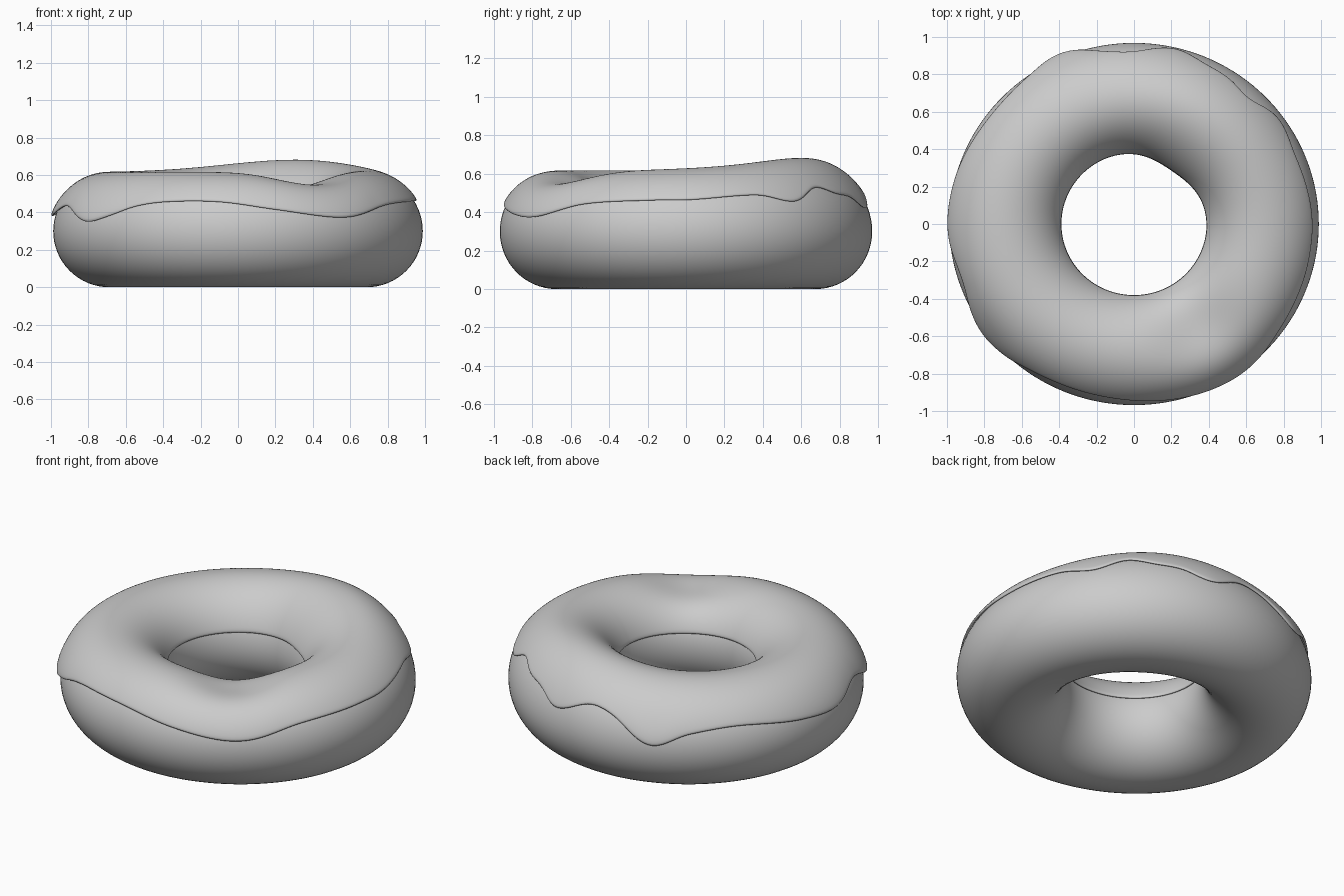
import bpy, bmesh
from math import sin, cos, asin, pi, exp, tau, radians

if "Cube" in bpy.data.objects:
    bpy.data.objects.remove(bpy.data.objects["Cube"])

R, r, CZ = 0.688, 0.30, 0.30   # ring radius, tube radius, centre height
N = 144

# outer icing edge: (angle in degrees, height)
EDGE = [(0, .455), (24, .475), (37, .44), (48, .50), (58, .47), (67, .455), (77, .405),
        (90, .475), (100, .45), (113, .335), (125, .40), (142, .43), (166, .39),
        (182, .375), (199, .43), (216, .345), (226, .375), (235, .425), (246, .45),
        (264, .45), (282, .41), (300, .37), (309, .375), (325, .435), (350, .455)]


def edge_height(deg):
    """Smooth periodic interpolation of the icing edge."""
    n = len(EDGE)

    def key(i):
        a, z = EDGE[i % n]
        return a + 360 * (i // n), z
    i = max(k for k in range(n) if EDGE[k][0] <= deg)
    (a0, z0), (a1, z1), (a2, z2), (a3, z3) = [key(i + k) for k in (-1, 0, 1, 2)]
    h = a2 - a1
    t = (deg - a1) / h
    m1, m2 = (z2 - z0) / (a2 - a0) * h, (z3 - z1) / (a3 - a1) * h
    return ((2*t**3 - 3*t**2 + 1) * z1 + (t**3 - 2*t**2 + t) * m1
            + (3*t**2 - 2*t**3) * z2 + (t**3 - t**2) * m2)


def surface(theta, phi, off=0.0):
    """Point on the hand-shaped ring, pushed out by off."""
    rho = R + (r + off) * cos(phi)
    z = CZ + (r + off) * sin(phi)
    # inward bulge in the hole at the back right
    rho -= 0.035 * max(0, -cos(phi)) * exp(-((theta - radians(55)) / 0.5) ** 2)
    x, y = rho * cos(theta), rho * sin(theta) * 0.98
    # raised back and sunken front right
    top = max(0, sin(phi)) ** 1.5
    z += top * 0.066 * exp(-((x - .28)**2 + (y - .55)**2) / (2 * .36**2))
    z -= top * 0.075 * exp(-((x - .35)**2 + (y + .55)**2) / (2 * .17**2))
    return x, y, z


def make_object(name, rings, closed):
    bm = bmesh.new()
    vs = [[bm.verts.new(p) for p in ring] for ring in rings]
    m = len(rings[0])
    for i in range(len(vs)):
        a, b = vs[i], vs[(i + 1) % len(vs)]
        for j in range(m if closed else m - 1):
            k = (j + 1) % m
            bm.faces.new((a[j], b[j], b[k], a[k]))
    for f in bm.faces:
        f.smooth = True
    me = bpy.data.meshes.new(name)
    bm.to_mesh(me)
    bm.free()
    ob = bpy.data.objects.new(name, me)
    bpy.context.collection.objects.link(ob)
    return ob


# dough ring
make_object("dough", [[surface(tau * i / N, tau * j / 64) for j in range(64)]
                      for i in range(N)], True)

# icing sheet over the top, ending in drips outside and a level edge in the hole
rings = []
M = 28
inner = pi - asin((0.39 - CZ) / r)
for i in range(N):
    th = tau * i / N
    ez = edge_height(360 * i / N)
    outer = asin((ez - CZ) / r)
    ring = []
    for j in range(M + 1):
        t = j / M
        bulge = 0.15 * max(0, 0.42 - ez) * exp(-(t / 0.12) ** 2)
        ring.append(surface(th, outer + (inner - outer) * t, 0.002 + bulge))
    rings.append(ring)
icing = make_object("icing", rings, False)
sol = icing.modifiers.new("thickness", 'SOLIDIFY')
sol.thickness = 0.015
sol.offset = 1
sub = icing.modifiers.new("rounded", 'SUBSURF')
sub.levels = sub.render_levels = 1
